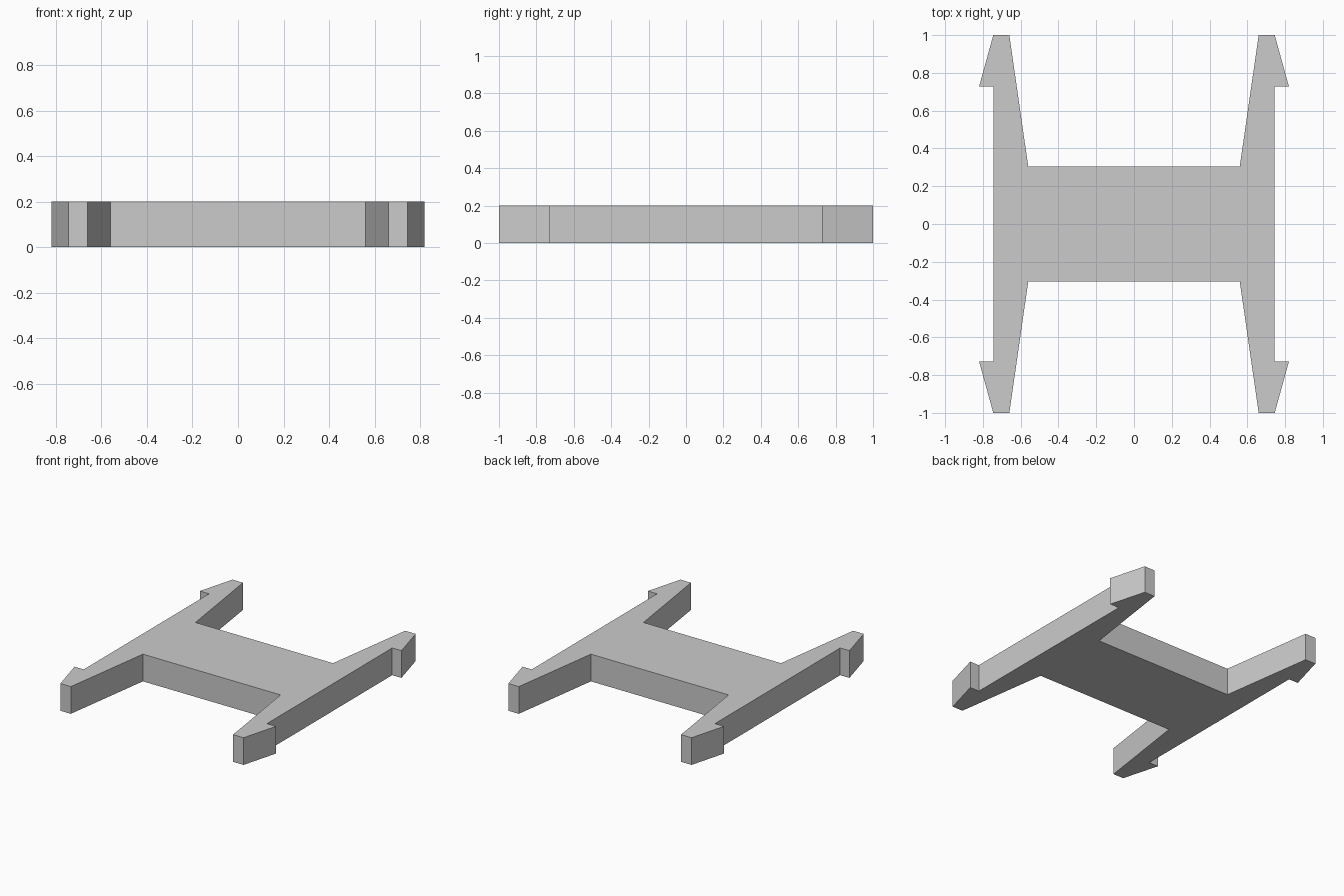
import bpy
import bmesh

cube = bpy.data.objects.get("Cube")
if cube:
    bpy.data.objects.remove(cube, do_unlink=True)

HEIGHT = 0.2

# Single grey plastic material
grey = bpy.data.materials.new("light grey")
grey.use_nodes = True
colour = (0.6, 0.6, 0.6, 1.0)
grey.diffuse_color = colour
grey.node_tree.nodes["Principled BSDF"].inputs["Base Color"].default_value = colour

# One quarter of the outline: web edge, tapered prong, barbed tip, outer side
quarter = [(0.56, 0.305), (0.66, 1.0), (0.745, 1.0), (0.82, 0.728), (0.745, 0.728)]

# Mirror the quarter around both axes into one closed loop
right_half = quarter + [(x, -y) for x, y in reversed(quarter)]
outline = right_half + [(-x, y) for x, y in reversed(right_half)]

# Extrude the outline into the clip body
bm = bmesh.new()
base = bm.faces.new([bm.verts.new((x, y, 0)) for x, y in outline])
extruded = bmesh.ops.extrude_face_region(bm, geom=[base], use_keep_orig=True)
top_verts = [g for g in extruded["geom"] if isinstance(g, bmesh.types.BMVert)]
bmesh.ops.translate(bm, verts=top_verts, vec=(0, 0, HEIGHT))
bmesh.ops.recalc_face_normals(bm, faces=bm.faces)

mesh = bpy.data.meshes.new("double_ended_clip")
bm.to_mesh(mesh)
bm.free()
mesh.materials.append(grey)
clip = bpy.data.objects.new("double_ended_clip", mesh)
bpy.context.collection.objects.link(clip)
